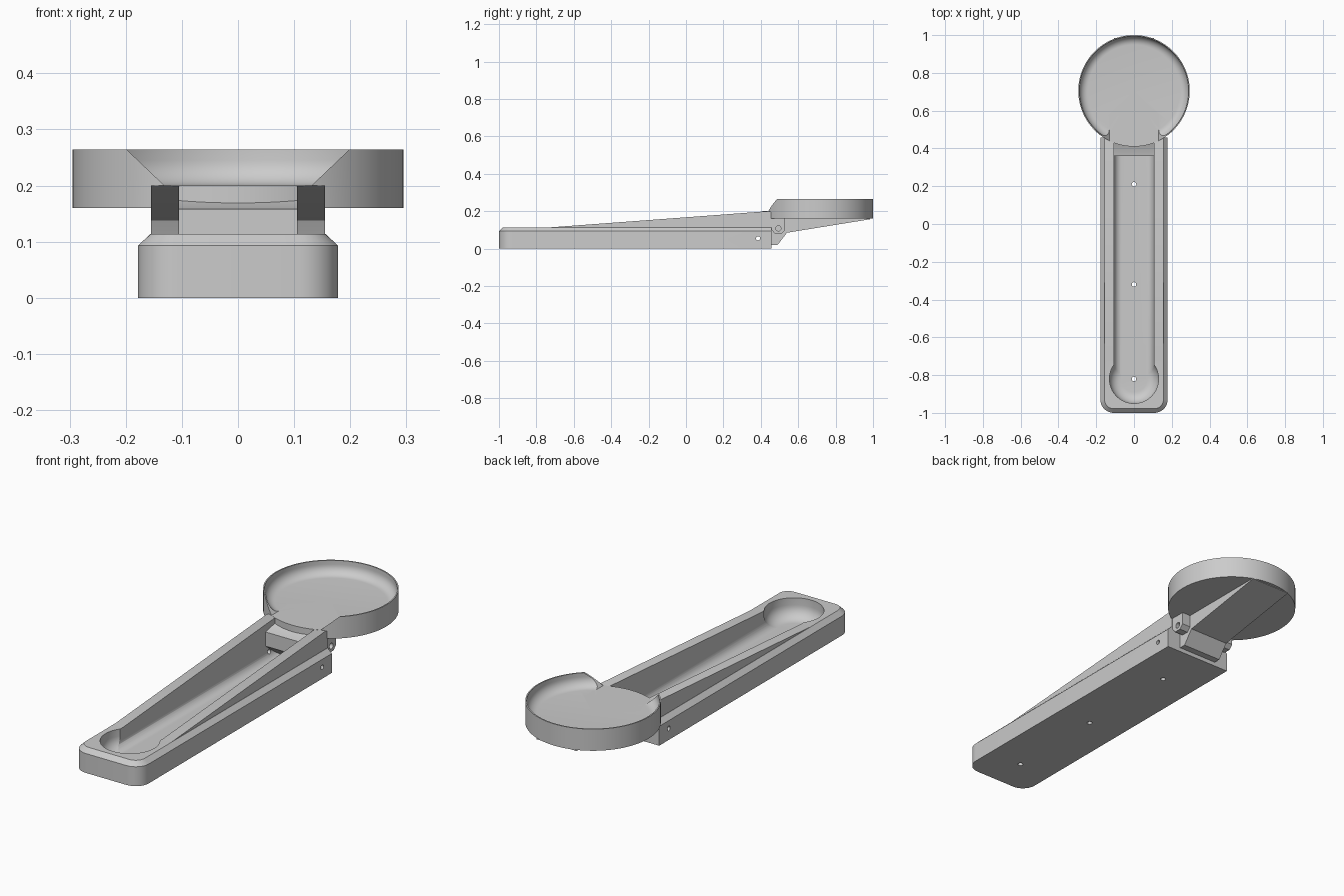
import bpy, bmesh, math

if "Cube" in bpy.data.objects:
    bpy.data.objects.remove(bpy.data.objects["Cube"])


def finish(bm, name, helper=False):
    bmesh.ops.recalc_face_normals(bm, faces=bm.faces)
    me = bpy.data.meshes.new(name)
    bm.to_mesh(me)
    bm.free()
    ob = bpy.data.objects.new(name, me)
    bpy.context.collection.objects.link(ob)
    ob.hide_render = helper
    return ob


def prism(name, pts, axis, a, b, helper=False):
    """Extrude a 2D outline along an axis from a to b."""
    place = {'X': lambda p, t: (t, p[0], p[1]),
             'Y': lambda p, t: (p[0], t, p[1]),
             'Z': lambda p, t: (p[0], p[1], t)}[axis]
    bm = bmesh.new()
    lo = [bm.verts.new(place(p, a)) for p in pts]
    hi = [bm.verts.new(place(p, b)) for p in pts]
    bm.faces.new(lo)
    bm.faces.new(hi)
    n = len(pts)
    for i in range(n):
        j = (i + 1) % n
        bm.faces.new((lo[i], lo[j], hi[j], hi[i]))
    return finish(bm, name, helper)


def lathe(name, prof, cy, n=96, helper=False):
    """Spin an (r, z) profile, starting and ending on the axis, about (0, cy)."""
    bm = bmesh.new()
    vs = [bm.verts.new((r, cy, z)) for r, z in prof]
    es = [bm.edges.new(p) for p in zip(vs, vs[1:])]
    bmesh.ops.spin(bm, geom=vs + es, cent=(0, cy, 0), axis=(0, 0, 1),
                   angle=math.tau, steps=n)
    bmesh.ops.remove_doubles(bm, verts=bm.verts, dist=1e-5)
    return finish(bm, name, helper)


def boolean(ob, other, op='DIFFERENCE'):
    m = ob.modifiers.new(op.lower(), 'BOOLEAN')
    m.operation = op
    m.solver = 'EXACT'
    m.object = other
    bpy.ops.object.select_all(action='DESELECT')
    bpy.context.view_layer.objects.active = ob
    ob.select_set(True)
    bpy.ops.object.modifier_apply(modifier=m.name)
    bpy.data.objects.remove(other)


def smooth(ob):
    bpy.ops.object.select_all(action='DESELECT')
    bpy.context.view_layer.objects.active = ob
    ob.select_set(True)
    bpy.ops.object.shade_smooth_by_angle(angle=math.radians(30))


def arc(cx, cz, r, a0, a1, n=8):
    return [(cx + r * math.cos(math.radians(a0 + (a1 - a0) * i / n)),
             cz + r * math.sin(math.radians(a0 + (a1 - a0) * i / n)))
            for i in range(n + 1)]


def ring(cy, cz, r, n=20):
    return arc(cy, cz, r, 0, 360 - 360 / n, n - 1)


# arm base: rounded front corners, chamfered top edge
def outline(inset):
    w, r = 0.178 - inset, 0.07 - inset
    return ([(w, 0.458), (-w, 0.458)] + arc(-0.108, -0.93, r, 180, 270)
            + arc(0.108, -0.93, r, 270, 360))


bm = bmesh.new()
rows = [[bm.verts.new((x, y, z)) for x, y in outline(i)]
        for z, i in ((0, 0), (0.093, 0), (0.114, 0.022))]
bm.faces.new(rows[0])
bm.faces.new(rows[-1])
for lo, hi in zip(rows, rows[1:]):
    for i in range(len(lo)):
        j = (i + 1) % len(lo)
        bm.faces.new((lo[i], lo[j], hi[j], hi[i]))
arm = finish(bm, "arm_channel")

# walls rising toward the hinge
boolean(arm, prism("wall_rise", [(-0.72, 0.06), (-0.72, 0.114), (0.44, 0.2),
                                 (0.458, 0.195), (0.458, 0.06)],
                   'X', -0.155, 0.155), 'UNION')

# round pocket and long open channel
pocket = ([(0, 0.02)] + arc(0.07, 0.08, 0.06, 270, 360) + [(0.13, 0.3), (0, 0.3)])
boolean(arm, lathe("pocket_cutter", pocket, -0.82, 64, True))
right = arc(0.065, 0.06, 0.04, 270, 360) + [(0.105, 0.4)]
boolean(arm, prism("channel_cutter", right + [(-x, z) for x, z in reversed(right)],
                   'Y', -0.82, 0.6, True))

# drain holes in the floor and the cross pin hole
for y in (-0.82, -0.32, 0.21):
    boolean(arm, prism("drain_cutter", ring(0, y, 0.012), 'Z', -0.1, 0.1, True))
boolean(arm, prism("pin_cutter", ring(0.385, 0.055, 0.011), 'X', -0.3, 0.3, True))
smooth(arm)

# round dish with filleted inside and a V opening toward the channel
prof = ([(0, 0.16), (0.295, 0.16), (0.295, 0.264), (0.289, 0.264)]
        + arc(0.244, 0.245, 0.045, 0, -90, 8) + [(0, 0.2)])
dish = lathe("dish", prof, 0.705)
boolean(dish, prism("opening_cutter", [(-0.131, 0.2), (0.131, 0.2),
                                       (0.236, 0.3), (-0.236, 0.3)],
                    'Y', 0.3, 0.58, True))
smooth(dish)

# tongue joining the dish to the channel, with the supporting wedge below
tongue = prism("hinge_tongue", [(0.36, 0.09), (0.36, 0.158), (0.46, 0.18),
                                (0.48, 0.198), (0.6, 0.198), (0.985, 0.161),
                                (0.985, 0.157), (0.54, 0.085), (0.49, 0.02),
                                (0.45, 0.02)], 'X', -0.105, 0.105)
smooth(tongue)

# hinge lugs hanging below the dish on both sides
for side, s in (("left", -1), ("right", 1)):
    lug = prism("hinge_lug_" + side, [(0.458, 0.2), (0.458, 0.1), (0.475, 0.08),
                                      (0.51, 0.08), (0.53, 0.1), (0.53, 0.17),
                                      (0.5, 0.2)], 'X', s * 0.1, s * 0.15)
    boolean(lug, prism("pivot_cutter", ring(0.494, 0.108, 0.014), 'X',
                       s * 0.13, s * 0.2, True))
    smooth(lug)
